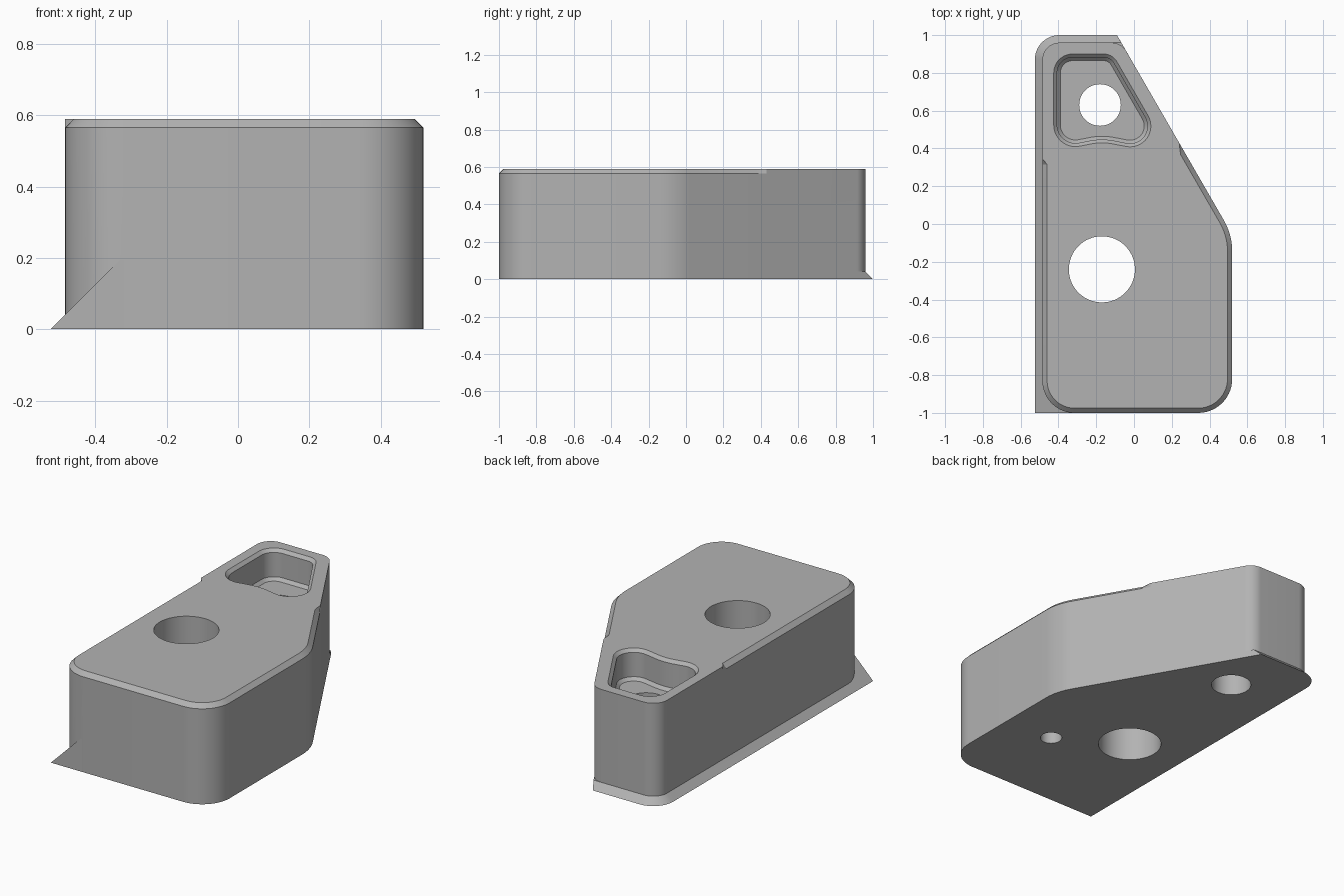
import bpy, bmesh, math
from mathutils import Vector

if "Cube" in bpy.data.objects:
    bpy.data.objects.remove(bpy.data.objects["Cube"], do_unlink=True)

grey = bpy.data.materials.new("plain_grey")
grey.use_nodes = True
grey.diffuse_color = (0.45, 0.45, 0.45, 1)
grey.node_tree.nodes["Principled BSDF"].inputs["Base Color"].default_value = (0.45, 0.45, 0.45, 1)


def rounded(corners, steps=14):
    """Outline through (x, y, radius) corners, counter-clockwise, with fillets."""
    pts = []
    for i, (x, y, r) in enumerate(corners):
        p = Vector((x, y))
        if r == 0:
            pts.append(p)
            continue
        u = (Vector(corners[i - 1][:2]) - p).normalized()
        v = (Vector(corners[(i + 1) % len(corners)][:2]) - p).normalized()
        half = u.angle(v) / 2
        t = r / math.tan(half)
        c = p + (u + v).normalized() * r / math.sin(half)
        a, b = u * t + p - c, v * t + p - c
        turn = a.angle(b)
        for k in range(steps + 1):
            f = k / steps
            pts.append(c + (a * math.sin((1 - f) * turn) + b * math.sin(f * turn)) / math.sin(turn))
    return pts


def inset(pts, d, where=lambda p: True):
    """Move outline points inwards by d where the rule allows it."""
    out = []
    for i, p in enumerate(pts):
        e = (p - pts[i - 1]).normalized()
        g = (pts[(i + 1) % len(pts)] - p).normalized()
        n = Vector((-e.y - g.y, e.x + g.x)).normalized()
        s = d / max(0.5, n.dot(Vector((-e.y, e.x))))
        out.append(p + n * s if where(p) else p.copy())
    return out


def loft(name, levels):
    """Closed solid through (outline, z) levels."""
    bm = bmesh.new()
    rings = [[bm.verts.new((p.x, p.y, z)) for p in pts] for pts, z in levels]
    for low, high in zip(rings, rings[1:]):
        for i in range(len(low)):
            j = (i + 1) % len(low)
            bm.faces.new((low[i], low[j], high[j], high[i]))
    bm.faces.new(rings[0][::-1])
    bm.faces.new(rings[-1])
    bmesh.ops.recalc_face_normals(bm, faces=bm.faces)
    mesh = bpy.data.meshes.new(name)
    bm.to_mesh(mesh)
    bm.free()
    mesh.materials.append(grey)
    ob = bpy.data.objects.new(name, mesh)
    bpy.context.collection.objects.link(ob)
    return ob


def circle(x, y, r, n=64):
    return [Vector((x + r * math.cos(math.tau * k / n), y + r * math.sin(math.tau * k / n)))
            for k in range(n)]


def combine(target, tool, operation):
    mod = target.modifiers.new(tool.name, "BOOLEAN")
    mod.operation, mod.solver, mod.object = operation, "EXACT", tool
    bpy.context.view_layer.objects.active = target
    bpy.ops.object.modifier_apply(modifier=mod.name)
    bpy.data.objects.remove(tool, do_unlink=True)


# Main block, with a top chamfer around the front portion only
wall = rounded([(-.485, -1, .17), (.52, -1, .18), (.52, -.057, .33), (.268, .38, 0),
                (.239, .43, 0), (-.067, .96, .09), (-.485, .96, .09),
                (-.485, .345, 0), (-.485, .315, 0)])
chamfer = inset(wall, .025, lambda p: p.y < .37 + .1 * p.x)
body = loft("block_body", [(wall, 0), (wall, .565), (chamfer, .59)])

# Sloping foot along the left and back edges
foot_base = rounded([(-.525, -.9, 0), (-.4, -.9, 0), (-.4, .8, 0), (-.1, .8, 0),
                     (-.0265, .89, 0), (-.09, 1, 0), (-.525, 1, .13)])
foot_top = rounded([(-.485, -.9, 0), (-.4, -.9, 0), (-.4, .8, 0), (-.1, .8, 0),
                    (-.0265, .89, 0), (-.067, .96, 0), (-.485, .96, .09)])
combine(body, loft("foot", [(foot_base, 0), (foot_top, .04)]), "UNION")

# Wedge that carries the foot slope into the sharp front corner
wedge_base = [Vector(p) for p in ((-.525, -1), (-.32, -1), (-.32, -.7), (-.525, -.7))]
wedge_top = [Vector((max(p.x, -.33), p.y)) for p in wedge_base]
combine(body, loft("corner_wedge", [(wedge_base, 0), (wedge_top, .195)]), "UNION")

# Recess with chamfered rim and floor edge
rim = rounded([(-.425, .385, .115), (-.17, .435, .3), (.195, .365, .11),
               (-.114, .9, .08), (-.425, .9, .1)])
recess = loft("recess", [(inset(rim, d), z) for d, z in
                         ((.035, .41), (.018, .428), (.018, .572), (0, .59), (-.01, .6))])
combine(body, recess, "DIFFERENCE")

# Main bore, recess bore and blind hole in the underside
for name, x, y, r, top in (("main_bore", -.17, -.24, .175, .8),
                           ("recess_bore", -.18, .63, .11, .5),
                           ("blind_hole", .21, -.47, .06, .3)):
    combine(body, loft(name, [(circle(x, y, r), -.1), (circle(x, y, r), top)]), "DIFFERENCE")

bpy.ops.object.select_all(action="DESELECT")
body.select_set(True)
bpy.context.view_layer.objects.active = body
bpy.ops.object.shade_smooth_by_angle(angle=math.radians(25))
